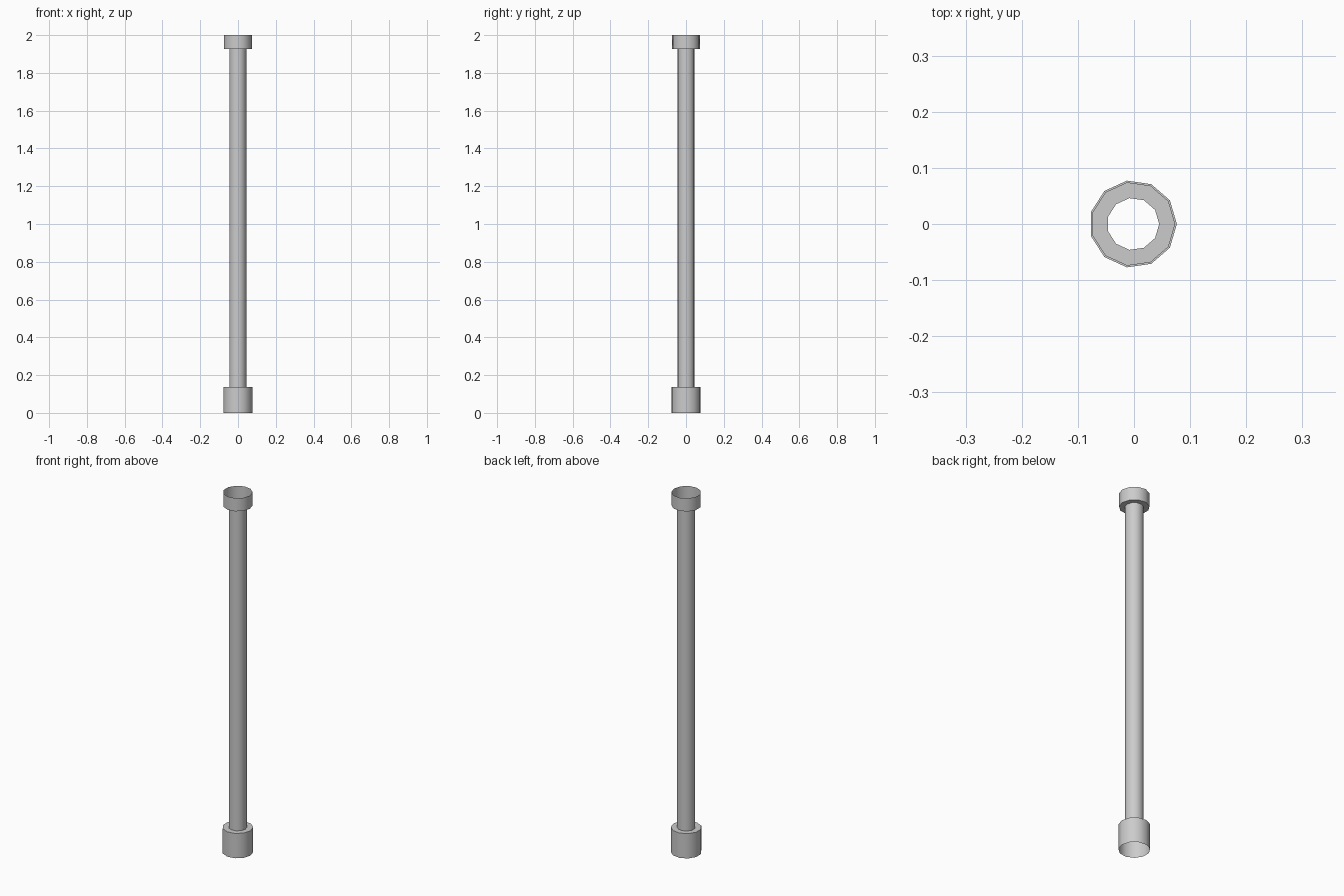
import bpy, bmesh, math

if "Cube" in bpy.data.objects:
    bpy.data.objects.remove(bpy.data.objects["Cube"])

SIDES = 11
CENTRE_X = -0.0016  # an odd-sided ring is centred by its bounds


def lathe(name, profile):
    """Open surface of revolution from (radius, height) points."""
    bm = bmesh.new()
    rings = []
    for r, z in profile:
        rings.append([bm.verts.new((CENTRE_X + r * math.cos(2 * math.pi * i / SIDES),
                                    r * math.sin(2 * math.pi * i / SIDES), z))
                      for i in range(SIDES)])
    for low, high in zip(rings, rings[1:]):
        for i in range(SIDES):
            j = (i + 1) % SIDES
            bm.faces.new((low[i], low[j], high[j], high[i]))
    mesh = bpy.data.meshes.new(name)
    bm.to_mesh(mesh)
    bm.free()
    obj = bpy.data.objects.new(name, mesh)
    bpy.context.collection.objects.link(obj)
    bpy.ops.object.select_all(action='DESELECT')
    obj.select_set(True)
    bpy.context.view_layer.objects.active = obj
    bpy.ops.object.shade_smooth_by_angle(angle=math.radians(40))
    return obj


POLE_R, BASE_R, CUP_R = 0.0465, 0.078, 0.075
BASE_TOP, CUP_BOTTOM = 0.138, 1.927

# Base collar, open underneath, with a ring-shaped shoulder
lathe("base_collar", [(BASE_R, 0), (BASE_R, BASE_TOP), (POLE_R, BASE_TOP)])
# Long hollow pole
lathe("pole", [(POLE_R, BASE_TOP), (POLE_R, CUP_BOTTOM)])
# Top collar, open above, with a ring-shaped floor
lathe("top_collar", [(POLE_R, CUP_BOTTOM), (CUP_R, CUP_BOTTOM), (CUP_R, 2.0)])
